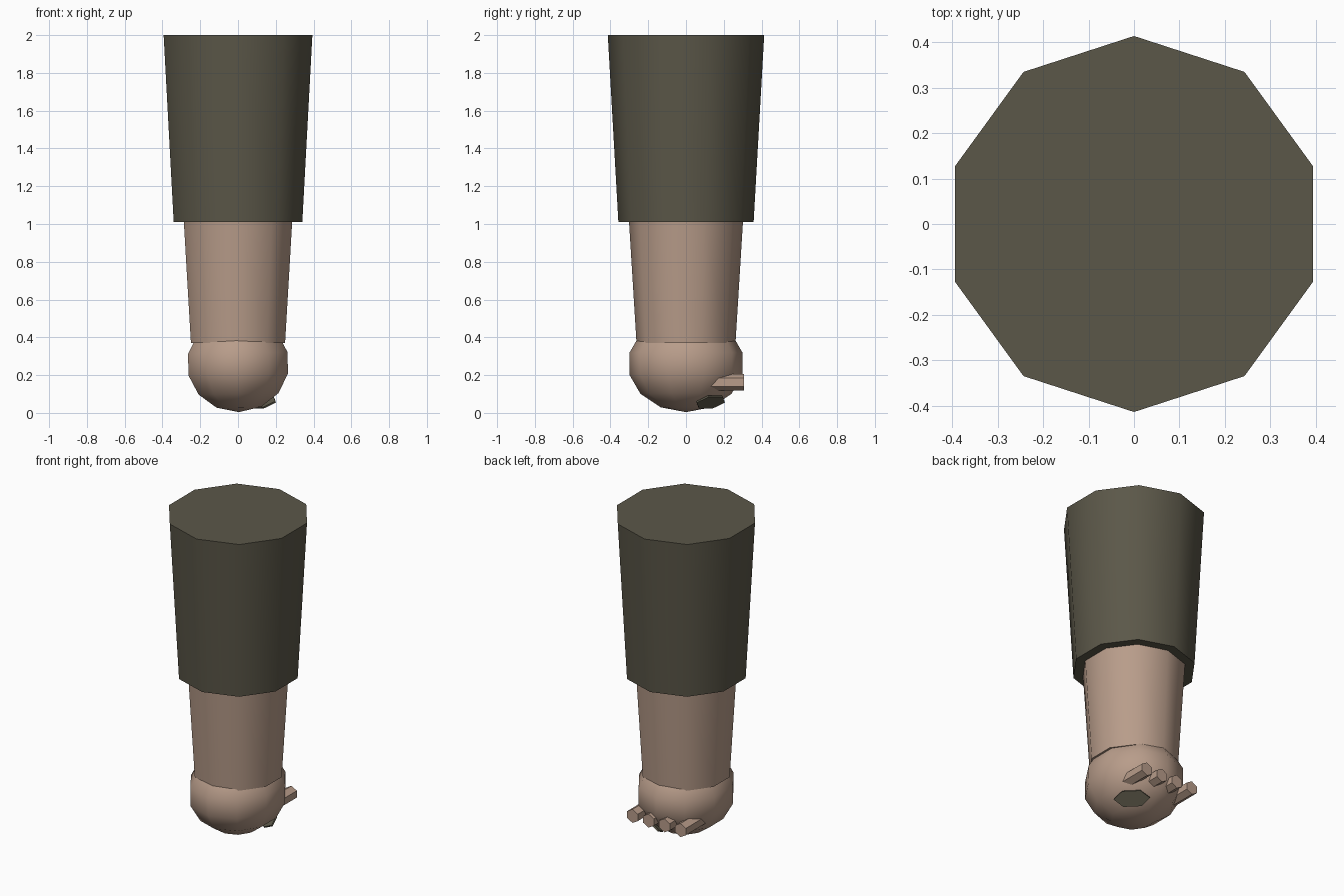
import bpy
import math
from mathutils import Vector

cube = bpy.data.objects.get("Cube")
if cube:
    bpy.data.objects.remove(cube, do_unlink=True)


def material(name, rgb):
    m = bpy.data.materials.new(name)
    m.use_nodes = True
    m.diffuse_color = (*rgb, 1)
    m.node_tree.nodes["Principled BSDF"].inputs["Base Color"].default_value = (*rgb, 1)
    return m


olive = material("olive cloth", (0.105, 0.096, 0.066))
skin = material("skin", (0.48, 0.335, 0.255))


def finish(name, mat, smooth=True):
    ob = bpy.context.object
    ob.name = name
    ob.data.materials.append(mat)
    if smooth:
        bpy.ops.object.shade_smooth_by_angle(angle=math.radians(40))
    return ob


def tapered_tube(name, mat, low, high, r_low, r_high):
    bpy.ops.mesh.primitive_cone_add(vertices=10, radius1=r_low, radius2=r_high,
                                    depth=high - low, location=(0, 0, (low + high) / 2))
    return finish(name, mat)


# Sleeve and forearm
tapered_tube("sleeve", olive, 1.01, 2.0, 0.358, 0.414)
tapered_tube("forearm", skin, 0.37, 1.05, 0.262, 0.304)

# Rounded fist
bpy.ops.mesh.primitive_uv_sphere_add(segments=10, ring_count=7, radius=1,
                                     location=(0, 0, 0.26))
fist = finish("fist", skin)
fist.scale = (0.284, 0.308, 0.256)
fist.rotation_euler = (0, math.radians(-1), 0)

# Row of four short fingers
for i in range(4):
    bpy.ops.mesh.primitive_cylinder_add(vertices=6, radius=0.043, depth=0.2,
                                        location=(0.16 - 0.112 * i, 0.207, 0.162),
                                        rotation=(math.radians(90), 0, 0))
    finish(f"finger_{i + 1}", skin, smooth=False)

# Cloth patch lying against the underside of the fist
normal = Vector((0.45, 0.45, -0.77)).normalized()
bpy.ops.mesh.primitive_cylinder_add(vertices=6, radius=1, depth=1,
                                    location=(0.125, 0.13, 0.058))
patch = finish("palm_patch", olive, smooth=False)
patch.scale = (0.055, 0.105, 0.009)
patch.rotation_mode = "QUATERNION"
across = Vector((-1, 1, 0)).normalized()
basis = (across.cross(normal), across, normal)
from mathutils import Matrix
patch.rotation_quaternion = Matrix(basis).transposed().to_quaternion()
